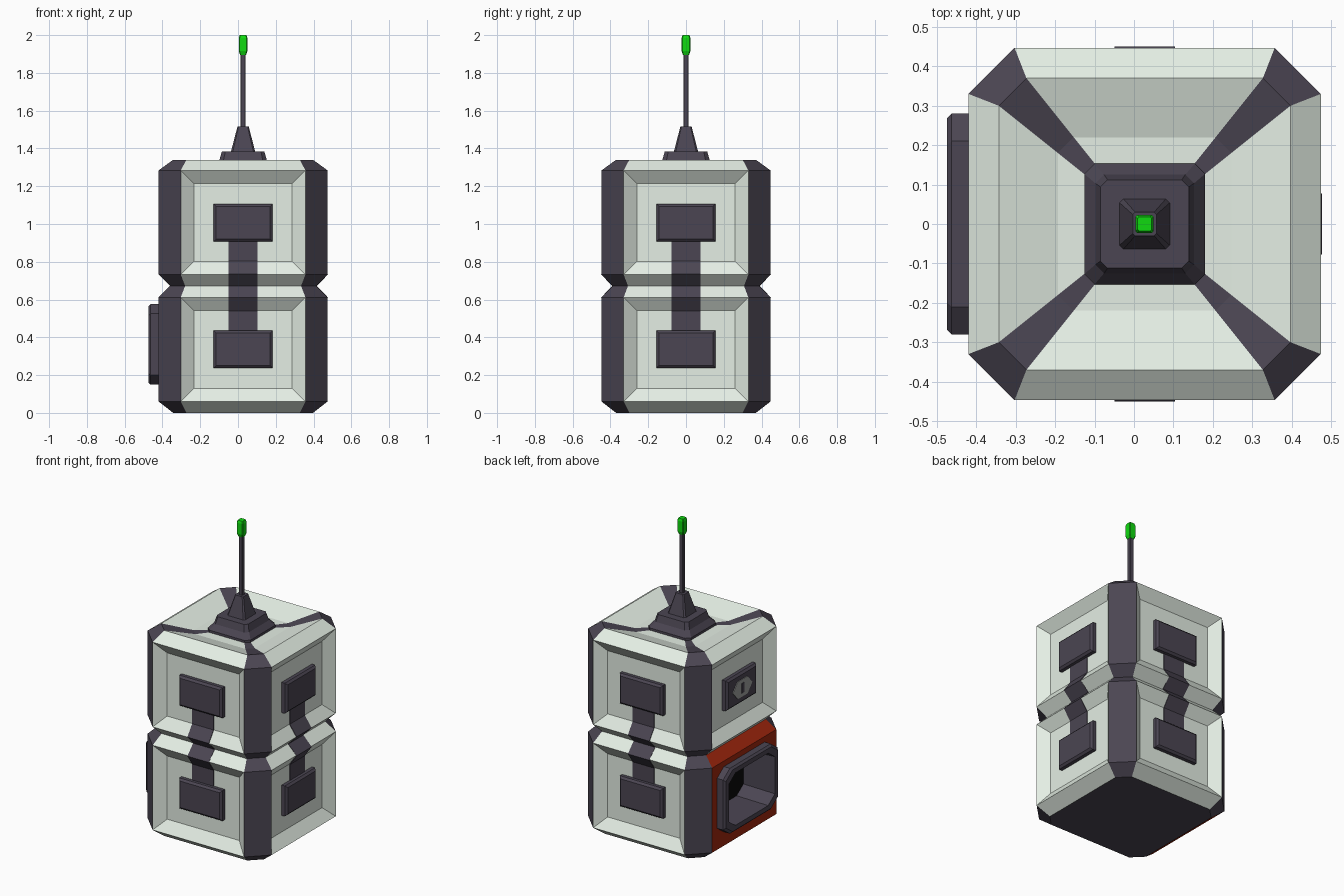
import bpy, bmesh, math
from mathutils import Matrix, Vector

if "Cube" in bpy.data.objects:
    bpy.data.objects.remove(bpy.data.objects["Cube"])

CX = 0.027  # body axis; the intake on the left offsets it from x = 0


def material(name, rgb):
    m = bpy.data.materials.new(name)
    m.diffuse_color = (*rgb, 1)
    m.use_nodes = True
    m.node_tree.nodes["Principled BSDF"].inputs["Base Color"].default_value = m.diffuse_color
    return m


WHITE = material("off_white", (0.78, 0.86, 0.78))
DARK = material("dark_violet_grey", (0.07, 0.06, 0.085))
RED = material("red", (0.36, 0.02, 0.004))
GREEN = material("green", (0.005, 0.7, 0.005))
BLACK = material("black", (0.003, 0.003, 0.003))
GREY = material("light_grey", (0.35, 0.36, 0.35))


def octagon(a, b, ca, cb):
    """Chamfered rectangle; even edges are sides, odd edges are corners."""
    return [(a, cb - b), (a, b - cb), (a - ca, b), (ca - a, b),
            (-a, b - cb), (-a, cb - b), (ca - a, -b), (a - ca, -b)]


def finish(bm, name, mats, matrix):
    bmesh.ops.recalc_face_normals(bm, faces=bm.faces)
    bm.transform(matrix)
    me = bpy.data.meshes.new(name)
    bm.to_mesh(me)
    bm.free()
    for m in mats:
        me.materials.append(m)
    ob = bpy.data.objects.new(name, me)
    bpy.context.collection.objects.link(ob)
    return ob


def loft(rings, mat_of=lambda level, i: 0, caps=(0, 0)):
    """Skin closed rings of 3D points and cap both ends."""
    bm = bmesh.new()
    vs = [[bm.verts.new(p) for p in r] for r in rings]
    n = len(vs[0])
    for k in range(len(vs) - 1):
        for i in range(n):
            j = (i + 1) % n
            f = bm.faces.new((vs[k][i], vs[k][j], vs[k + 1][j], vs[k + 1][i]))
            f.material_index = mat_of(k, i)
    bm.faces.new(vs[0][::-1]).material_index = caps[0]
    bm.faces.new(vs[-1]).material_index = caps[1]
    return bm


def stack(levels):
    """Horizontal chamfered squares from (half width, corner cut, z)."""
    return [[(x, y, z) for x, y in octagon(r, r, c, c)] for r, c, z in levels]


CENTRE = Matrix.Translation((CX, 0, 0))


def side(k):
    """Local +x becomes side k: 0 right, 1 back, 2 left, 3 front."""
    return CENTRE @ Matrix.Rotation(k * math.pi / 2, 4, 'Z')


# Two body modules with dark corner posts and recessed panels
def module(name, levels, flat_sides, caps):
    def mat_of(k, i):
        return 1 if i % 2 else (2 if i in flat_sides else 0)
    bm = loft(stack(levels), mat_of, caps)
    bm.normal_update()
    panels = [f for f in bm.faces if abs(f.normal.z) < 0.01 and f.material_index == 0]
    bmesh.ops.inset_individual(bm, faces=panels, thickness=0.07, depth=-0.05,
                               use_even_offset=True)
    return finish(bm, name, [WHITE, DARK, RED], CENTRE)


lower = module("lower_body", [(0.37, 0.07, 0), (0.447, 0.117, 0.06),
                              (0.447, 0.117, 0.612), (0.387, 0.08, 0.672)], (4,), (1, 1))
module("upper_body", [(0.387, 0.08, 0.672), (0.447, 0.117, 0.732),
                      (0.447, 0.117, 1.284), (0.37, 0.07, 1.34),
                      (0.22, 0.04, 1.29), (0.15, 0.026, 1.29)], (), (1, 1))


# Raised blocks in the panels
def block(name, k, z):
    rings = [[(d, s * (0.156 - e), z + t * (0.099 - e))
              for s, t in ((-1, -1), (1, -1), (1, 1), (-1, 1))]
             for d, e in ((0.385, 0), (0.42, 0), (0.432, 0.013))]
    finish(loft(rings), name, [DARK], side(k))


# Straps following the waist groove
def strap(name, k):
    profile = [(0.401, 0.93), (0.401, 0.803), (0.45, 0.734), (0.391, 0.672),
               (0.45, 0.61), (0.401, 0.54), (0.401, 0.41)]
    rings = [[(d - 0.02, -0.077, z), (d, -0.077, z), (d, 0.077, z), (d - 0.02, 0.077, z)]
             for d, z in profile]
    finish(loft(rings), name, [DARK], side(k))


for k, label in enumerate(("right", "back", "left", "front")):
    block(label + "_upper_block", k, 1.007)
    if label != "left":
        block(label + "_lower_block", k, 0.337)
        strap(label + "_strap", k)

# Hexagonal lock plate and slot on the left upper block
plate = [[(d, 0.1 * math.cos(a) * s, 1.007 + 0.065 * math.sin(a) * s)
          for a in [i * math.pi / 3 for i in range(6)]]
         for d, s in ((0.425, 1), (0.436, 1))]
finish(loft(plate), "lock_plate", [GREY], side(2))
slot = [[(d, s * 0.013, 1.007 + t * 0.032) for s, t in ((-1, -1), (1, -1), (1, 1), (-1, 1))]
        for d in (0.43, 0.439)]
finish(loft(slot), "lock_slot", [DARK], side(2))


# Octagonal intake on the left, sunk into the red face
def intake_rings(stations):
    return [[(d, u, 0.363 + v) for u, v in octagon(0.28 - e, 0.213 - e, 0.07, 0.05)]
            for d, e in stations]


ring = intake_rings([(0.27, 0.03), (0.43, 0.03), (0.43, 0), (0.49, 0), (0.502, 0.012),
                     (0.502, 0.042), (0.28, 0.05)])
finish(loft(ring, caps=(0, 1)), "intake", [DARK, BLACK], side(2))
cutter = finish(loft(intake_rings([(0.26, 0.032), (0.6, 0.032)])), "intake_cutter", [], side(2))
cutter.hide_render = True
cutter.display_type = 'WIRE'
cut = lower.modifiers.new("intake_hole", 'BOOLEAN')
cut.operation = 'DIFFERENCE'
cut.object = cutter
cut.solver = 'EXACT'

# Antenna: stepped base, cone, rod, green tip
for name, mat, levels in (
        ("antenna_base", DARK, [(0.153, 0.026, 1.28), (0.153, 0.026, 1.305),
                                (0.125, 0.022, 1.34), (0.112, 0.018, 1.385)]),
        ("antenna_cone", DARK, [(0.065, 0.01, 1.38), (0.03, 0.006, 1.515)]),
        ("antenna_rod", DARK, [(0.014, 0.004, 1.5), (0.014, 0.004, 1.91)]),
        ("antenna_tip", GREEN, [(0.016, 0.003, 1.895), (0.023, 0.005, 1.915),
                                (0.023, 0.005, 1.985), (0.018, 0.004, 2.0)])):
    finish(loft(stack(levels)), name, [mat], CENTRE)
